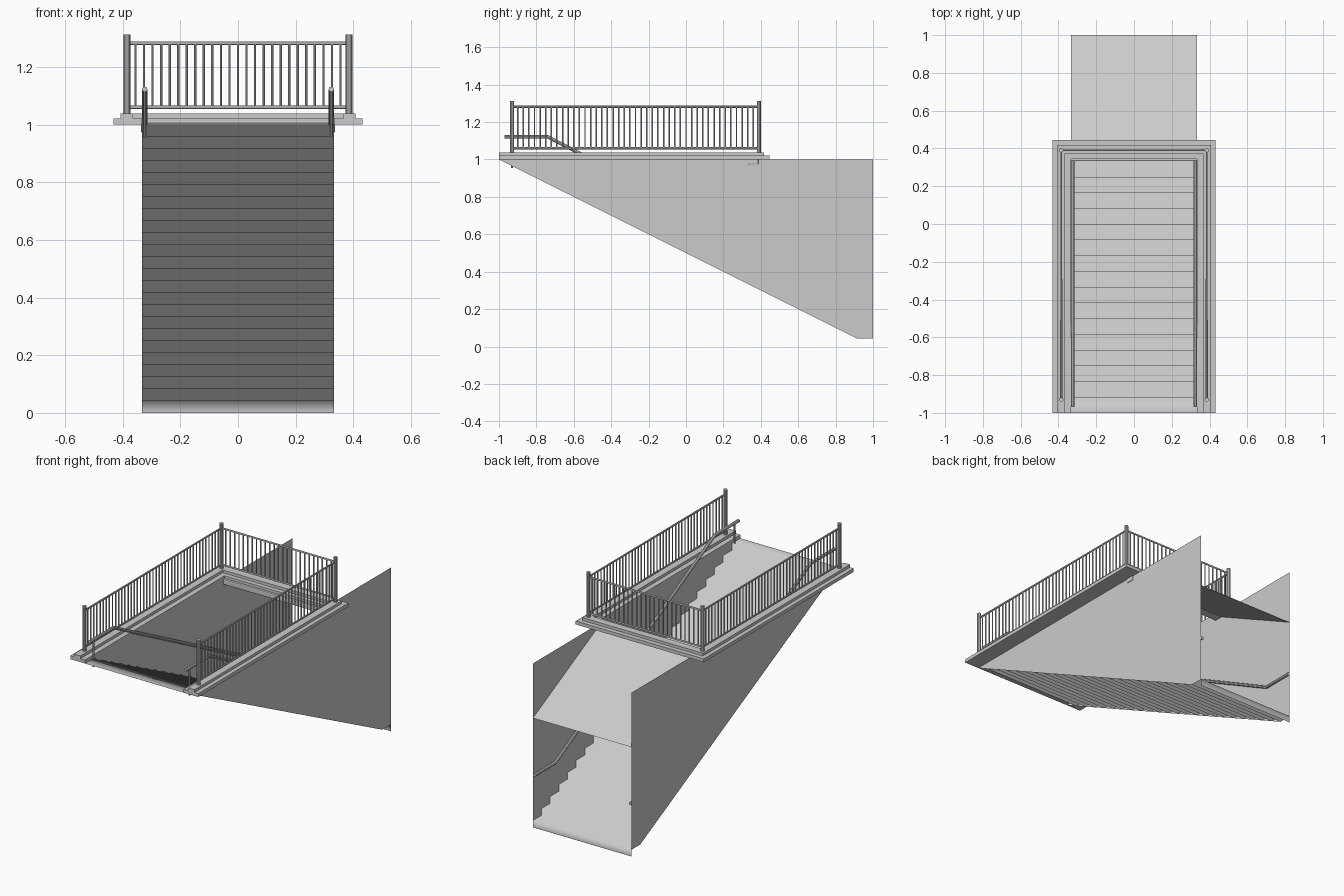
import bpy, bmesh

if "Cube" in bpy.data.objects:
    bpy.data.objects.remove(bpy.data.objects["Cube"])

STEPS = 24
W = 0.333          # half width of the stairwell
RX = 0.385         # railing line, half width
RY0, RY1 = -0.93, 0.39


def finish(name, bm, smooth=False):
    me = bpy.data.meshes.new(name)
    bm.to_mesh(me)
    bm.free()
    for p in me.polygons:
        p.use_smooth = smooth
    ob = bpy.data.objects.new(name, me)
    bpy.context.collection.objects.link(ob)
    return ob


def strip(name, profile, smooth=False):
    """Sheet: (y, z) polyline stretched across the stairwell."""
    bm = bmesh.new()
    rows = [[bm.verts.new((x, y, z)) for x in (-W, W)] for y, z in profile]
    for a, b in zip(rows, rows[1:]):
        bm.faces.new((a[0], a[1], b[1], b[0]))
    return finish(name, bm, smooth)


def prism(name, outline, z0, z1):
    """Solid: (x, y) outline raised from z0 to z1."""
    bm = bmesh.new()
    f = bm.faces.new([bm.verts.new((x, y, z0)) for x, y in outline])
    top = bmesh.ops.extrude_face_region(bm, geom=[f])["geom"]
    for v in top:
        if isinstance(v, bmesh.types.BMVert):
            v.co.z = z1
    bmesh.ops.recalc_face_normals(bm, faces=bm.faces)
    return finish(name, bm)


def tubes(name, paths, radius, res=2):
    """Round bars along straight-segment paths, turned into a mesh."""
    cu = bpy.data.curves.new(name, 'CURVE')
    cu.dimensions = '3D'
    cu.bevel_depth = radius
    cu.bevel_resolution = res
    cu.use_fill_caps = True
    for path in paths:
        sp = cu.splines.new('POLY')
        sp.points.add(len(path) - 1)
        for pt, co in zip(sp.points, path):
            pt.co = (*co, 1)
    ob = bpy.data.objects.new(name, cu)
    bpy.context.collection.objects.link(ob)
    bpy.ops.object.select_all(action='DESELECT')
    ob.select_set(True)
    bpy.context.view_layer.objects.active = ob
    bpy.ops.object.convert(target='MESH')
    bpy.ops.object.shade_smooth_by_angle()
    return ob


# Stair flight: treads and risers as one sheet
flight = [(-1, 1)]
for i in range(1, STEPS + 1):
    y, z = -1 + 2 * i / STEPS, 1 - i / STEPS
    flight += [(y, z + 1 / STEPS), (y, z)]
strip("stair_flight", flight, smooth=True)

# Sloped ceiling over the lower flight
strip("sloped_ceiling", [(0.335, 1), (1, 0.667)])

# Side walls
low = 1 / STEPS
for side, s in (("left", -1), ("right", 1)):
    bm = bmesh.new()
    pts = [(-1, 1), (1 - 2 * low, low), (1, low), (1, 1)]
    bm.faces.new([bm.verts.new((s * W, y, z)) for y, z in pts[::s]])
    finish(f"{side}_wall", bm)


# Stepped U-shaped kerb
def u_shape(inner, outer, back_in, back_out):
    half = [(outer, back_out), (outer, -1), (inner, -1), (inner, back_in)]
    return half + [(-x, y) for x, y in reversed(half)]


prism("kerb_lower", u_shape(W, 0.432, 0.345, 0.446), 1.0, 1.021)
prism("kerb_upper", u_shape(0.364, 0.407, 0.373, 0.418), 1.021, 1.038)

# Beam below the back kerb
beam = prism("back_beam", [(-0.337, 0.333), (0.337, 0.333), (0.337, 0.388), (-0.337, 0.388)],
             0.972, 1.005)
bev = beam.modifiers.new("bevel", 'BEVEL')
bev.width, bev.segments = 0.006, 2

# Railing posts
corners = [(s * RX, y) for s in (-1, 1) for y in (RY0, RY1)]
tubes("railing_posts", [[(x, y, 1.03), (x, y, 1.312)] for x, y in corners], 0.0115, 3)

# Top and bottom rails
line = [(-RX, RY0), (-RX, RY1), (RX, RY1), (RX, RY0)]
tubes("railing_rails", [[(x, y, z) for x, y in line] for z in (1.06, 1.282)], 0.006)

# Balusters on three sides
bars = []
NB, NS = 26, 44
for i in range(1, NB):
    bars.append((-RX + 2 * RX * i / NB, RY1))
for i in range(1, NS):
    y = RY0 + (RY1 - RY0) * i / NS
    bars += [(-RX, y), (RX, y)]
tubes("railing_balusters", [[(x, y, 1.06), (x, y, 1.282)] for x, y in bars], 0.004)

# Wall handrails with a supporting post at the top
HX = 0.3235
rail = [(-0.97, 1.122), (-0.74, 1.122), (0.80, 0.32), (1.0, 0.32)]
tubes("handrails", [[(s * HX, y, z) for y, z in rail] for s in (-1, 1)], 0.0095)
tubes("handrail_posts", [[(s * HX, RY0, 0.955), (s * HX, RY0, 1.122)] for s in (-1, 1)], 0.005)
